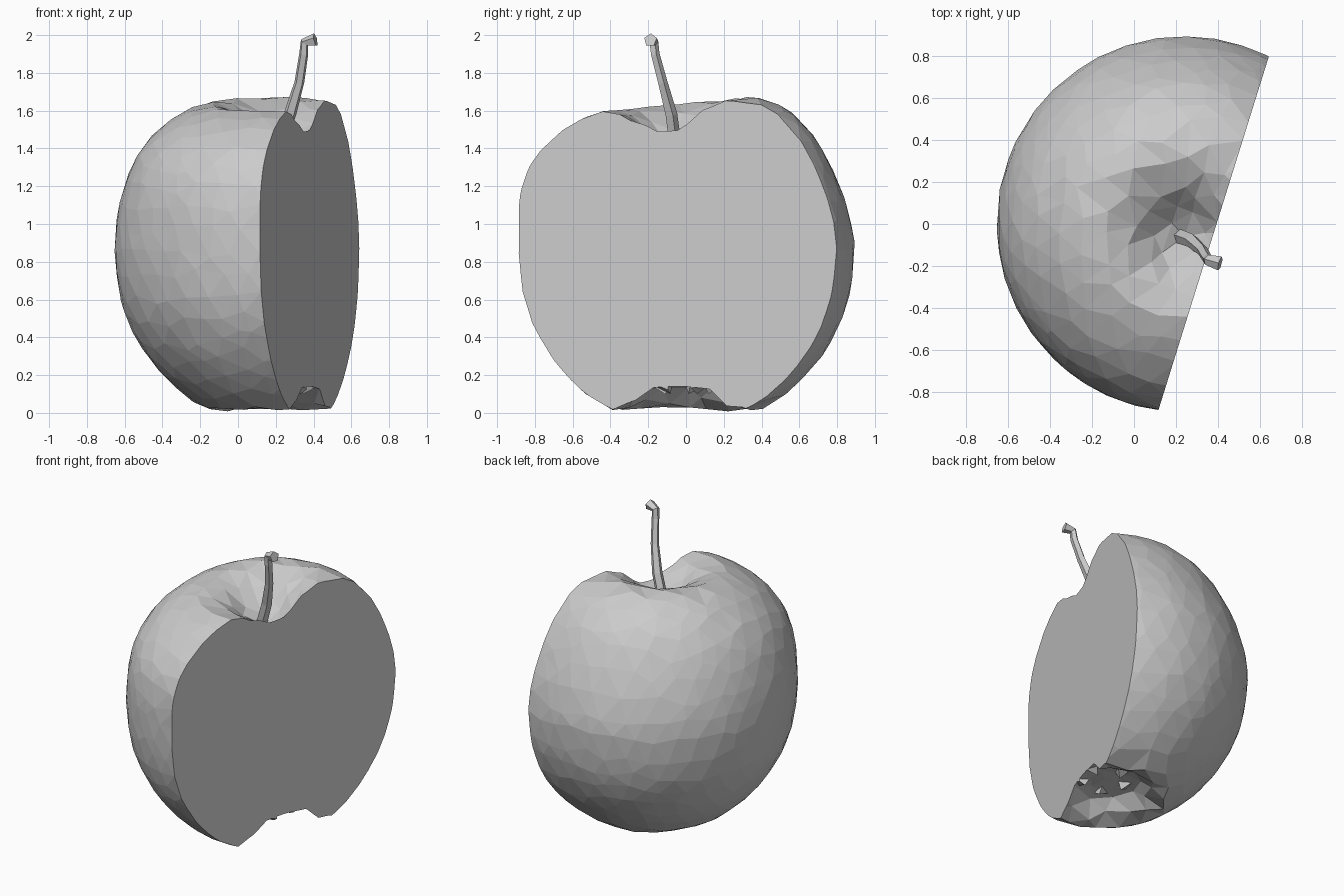
import bpy, bmesh, math, random
from mathutils import Vector

if "Cube" in bpy.data.objects:
    bpy.data.objects.remove(bpy.data.objects["Cube"])

random.seed(4)
CX = 0.24                                   # axis of the whole apple
CUT_POINT = Vector((0.393, 0, 0))
CUT_NORMAL = Vector((0.954, -0.298, 0)).normalized()

# Apple profile (radius, height) from stem cavity down to the bottom basin
PROFILE = [(0, 1.41), (0.08, 1.44), (0.146, 1.495), (0.18, 1.535), (0.25, 1.595),
           (0.39, 1.637), (0.47, 1.62), (0.55, 1.58), (0.63, 1.53), (0.70, 1.465),
           (0.77, 1.37), (0.82, 1.27), (0.86, 1.15), (0.885, 1.02), (0.895, 0.87),
           (0.88, 0.68), (0.85, 0.55), (0.80, 0.43), (0.73, 0.31), (0.64, 0.2),
           (0.54, 0.105), (0.45, 0.037), (0.37, 0.008), (0.31, 0.035), (0.225, 0.13),
           (0.1, 0.15), (0, 0.14)]
STEPS = [0]
for a, b in zip(PROFILE, PROFILE[1:]):
    STEPS.append(STEPS[-1] + math.dist(a, b))


def on_profile(t):
    d = t * STEPS[-1]
    for i in range(len(STEPS) - 1):
        if d <= STEPS[i + 1] + 1e-6:
            f = (d - STEPS[i]) / (STEPS[i + 1] - STEPS[i])
            return [p + (q - p) * f for p, q in zip(PROFILE[i], PROFILE[i + 1])]


def lean(p):
    # The top leans forward and its back rim is higher
    f = min(max((p.z - 0.85) / 0.55, 0), 1)
    up = 0.1 * p.y * min(p.z / 1.6, 1) ** 3
    return Vector((p.x + CX, p.y - 0.06 * f * f * (3 - 2 * f), p.z + up))


def cut_half(bm):
    geom = bm.verts[:] + bm.edges[:] + bm.faces[:]
    bmesh.ops.bisect_plane(bm, geom=geom, plane_co=CUT_POINT, plane_no=CUT_NORMAL,
                           clear_outer=True)
    edges = [e for e in bm.edges if e.is_boundary]
    if edges:
        bmesh.ops.holes_fill(bm, edges=edges, sides=0)
    bmesh.ops.recalc_face_normals(bm, faces=bm.faces[:])


def finish(name, bm):
    mesh = bpy.data.meshes.new(name)
    bm.to_mesh(mesh)
    bm.free()
    obj = bpy.data.objects.new(name, mesh)
    bpy.context.collection.objects.link(obj)
    return obj


# Apple half: irregular facets wrapped onto the profile, then sliced
bm = bmesh.new()
bmesh.ops.create_icosphere(bm, subdivisions=4, radius=1)
for v in bm.verts:
    pole = abs(v.co.z) > 0.999
    jitter = Vector([random.uniform(-0.035, 0.035) for _ in range(3)])
    n = v.co.normalized() if pole else (v.co + jitter).normalized()
    r, z = on_profile(math.acos(max(-1, min(1, n.z))) / math.pi)
    a = math.atan2(n.y, n.x)
    v.co = lean(Vector((r * math.cos(a), r * math.sin(a), z)))
cut_half(bm)
finish("apple_half", bm)

# Dried sepals in the bottom basin
bm = bmesh.new()
for k in range(5):
    a = math.radians(72 * k + 20)
    out = Vector((math.cos(a), math.sin(a), 0))
    side = Vector((-out.y, out.x, 0))
    c = Vector((CX, 0, 0))
    pts = [c + out * 0.19 + side * 0.06 + Vector((0, 0, 0.15)),
           c + out * 0.19 - side * 0.06 + Vector((0, 0, 0.15)),
           c + out * 0.09 + Vector((0, 0, 0.16)),
           c + out * 0.12 + side * 0.02 + Vector((0, 0, 0.10))]
    v = [bm.verts.new(p) for p in pts]
    for f in ((0, 1, 2), (0, 1, 3), (1, 2, 3), (2, 0, 3)):
        bm.faces.new([v[i] for i in f])
cut_half(bm)
finish("sepals", bm)

# Stem: bent tapering rod with a flared end
path = [((0.22, -0.06, 1.42), 0.036), ((0.275, -0.08, 1.58), 0.034),
        ((0.325, -0.125, 1.75), 0.027), ((0.348, -0.165, 1.90), 0.025),
        ((0.352, -0.172, 1.96), 0.026), ((0.41, -0.188, 1.974), 0.036)]
bm = bmesh.new()
SIDES = 5
rings = []
for i, (p, r) in enumerate(path):
    d = Vector(path[min(i + 1, len(path) - 1)][0]) - Vector(path[max(i - 1, 0)][0])
    d.normalize()
    u = d.cross(Vector((0.3, 0.954, 0))).normalized()
    w = d.cross(u)
    rings.append([bm.verts.new(Vector(p) + r * (u * math.cos(k * math.tau / SIDES)
                                                + w * math.sin(k * math.tau / SIDES)))
                  for k in range(SIDES)])
for lo, hi in zip(rings, rings[1:]):
    for k in range(SIDES):
        m = (k + 1) % SIDES
        bm.faces.new((lo[k], lo[m], hi[m], hi[k]))
bm.faces.new(rings[0])
bm.faces.new(rings[-1])
bmesh.ops.recalc_face_normals(bm, faces=bm.faces[:])
finish("stem", bm)
